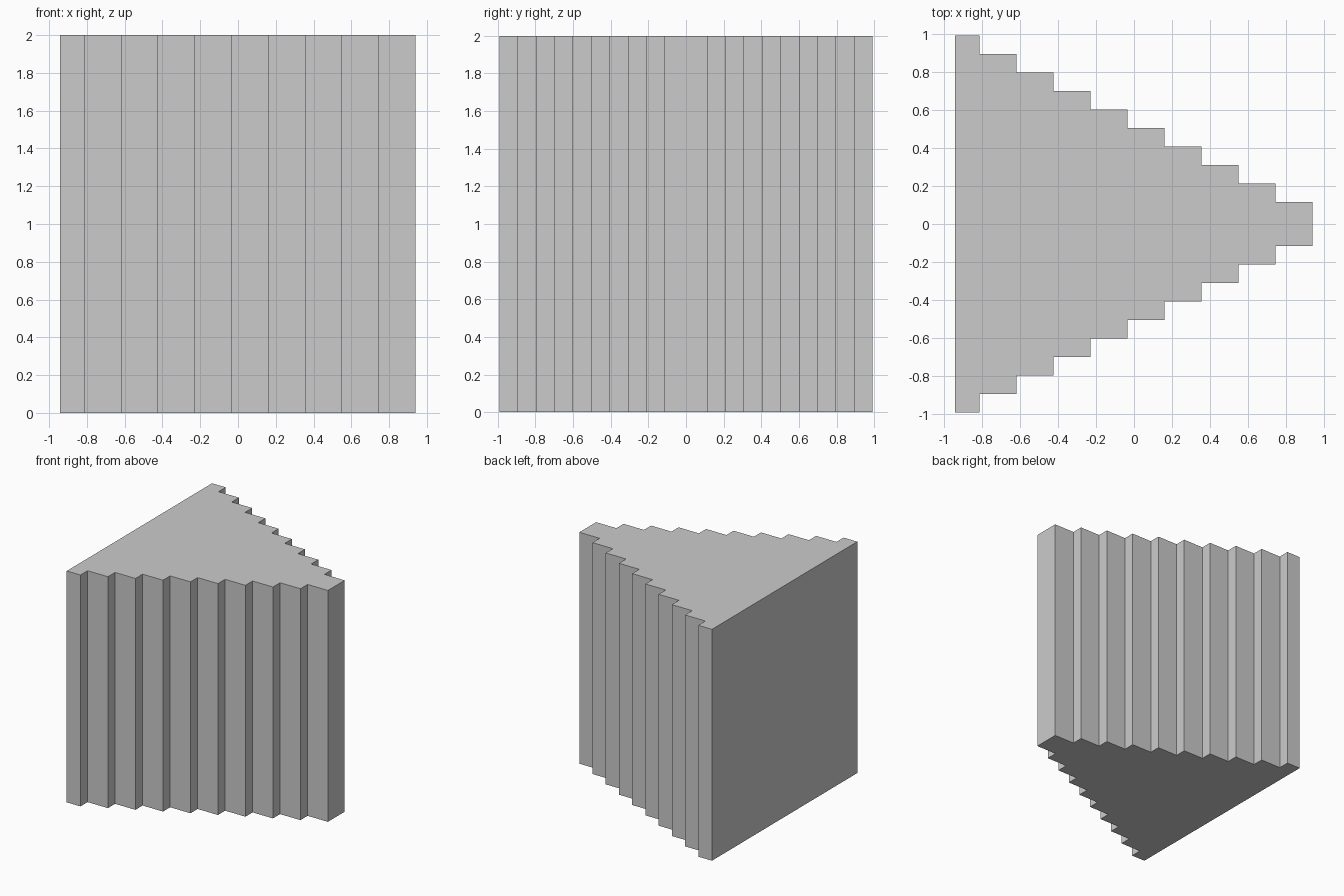
import bpy, bmesh

if "Cube" in bpy.data.objects:
    bpy.data.objects.remove(bpy.data.objects["Cube"])

STEPS = 10
HEIGHT = 2.0

# Stepped half outline from the wide back to the narrow nose
half = [(-0.943, 0.992)]
for i in range(STEPS):
    y = 0.992 - i * 0.0975
    x = -0.812 + i * 0.1947
    if i:
        half.append((x - 0.1947, y))
    half.append((min(x, 0.94), y))

# Mirror to the other side for a closed profile
profile = half + [(x, -y) for x, y in reversed(half)]

# Extrude the profile upward
bm = bmesh.new()
base = bm.faces.new([bm.verts.new((x, y, 0)) for x, y in profile])
top = bmesh.ops.extrude_face_region(bm, geom=[base], use_keep_orig=True)
verts = [g for g in top["geom"] if isinstance(g, bmesh.types.BMVert)]
bmesh.ops.translate(bm, verts=verts, vec=(0, 0, HEIGHT))
bmesh.ops.recalc_face_normals(bm, faces=bm.faces)

mesh = bpy.data.meshes.new("stepped_wedge")
bm.to_mesh(mesh)
bm.free()
obj = bpy.data.objects.new("stepped_wedge", mesh)
bpy.context.collection.objects.link(obj)
